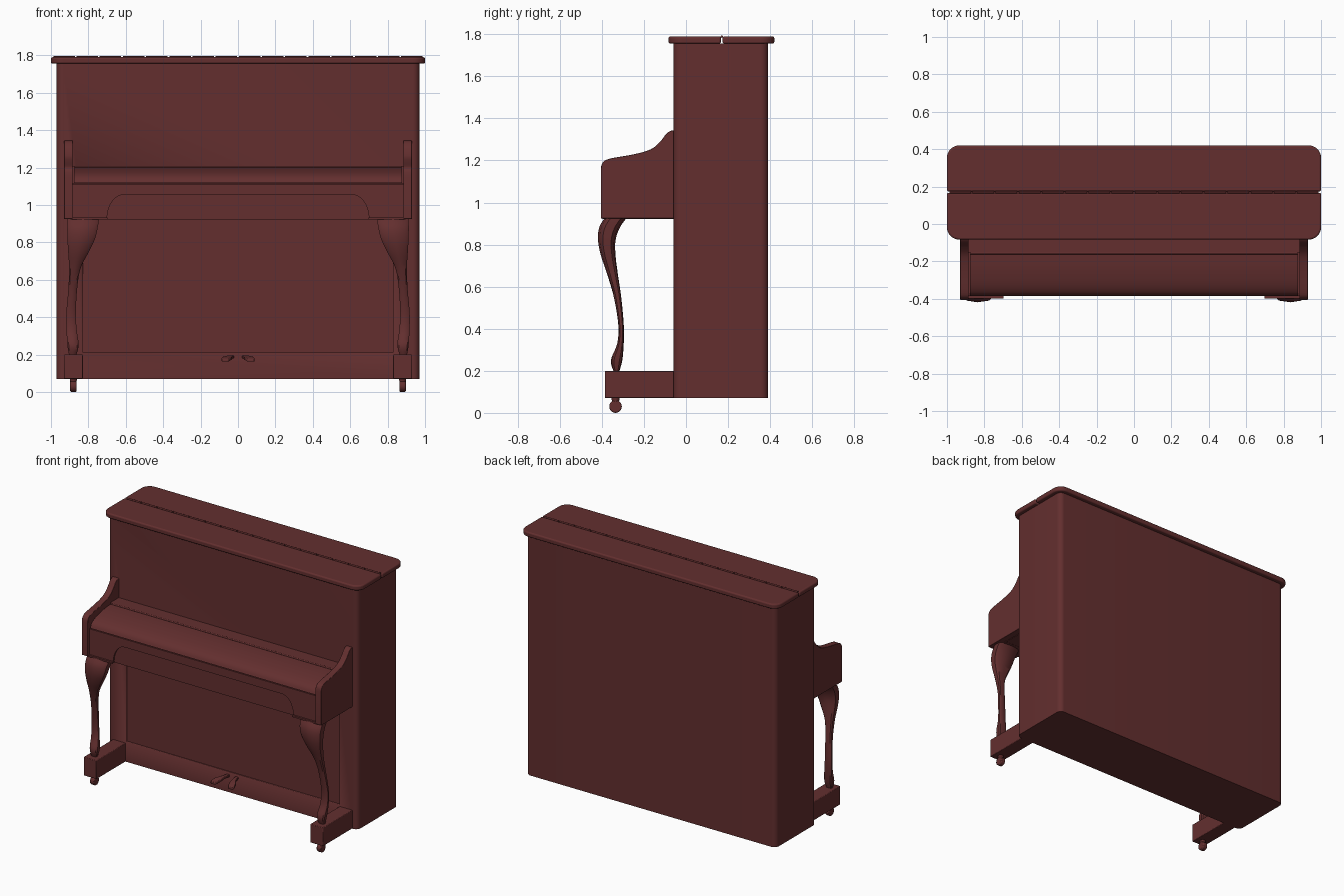
import bpy, bmesh
from math import sin, cos, pi, radians
from mathutils import Vector, Matrix

if "Cube" in bpy.data.objects:
    bpy.data.objects.remove(bpy.data.objects["Cube"])

wood = bpy.data.materials.new("dark red wood")
wood.use_nodes = True
wood.diffuse_color = (0.125, 0.028, 0.028, 1)
wood.node_tree.nodes["Principled BSDF"].inputs["Base Color"].default_value = wood.diffuse_color


def finish(name, bm, bevel=0, segments=2):
    bmesh.ops.recalc_face_normals(bm, faces=bm.faces)
    mesh = bpy.data.meshes.new(name)
    bm.to_mesh(mesh)
    bm.free()
    mesh.materials.append(wood)
    obj = bpy.data.objects.new(name, mesh)
    bpy.context.collection.objects.link(obj)
    if bevel:
        mod = obj.modifiers.new("bevel", 'BEVEL')
        mod.width, mod.segments, mod.limit_method = bevel, segments, 'ANGLE'
        mod.angle_limit = radians(35)
    bpy.ops.object.select_all(action='DESELECT')
    obj.select_set(True)
    bpy.context.view_layer.objects.active = obj
    bpy.ops.object.shade_smooth_by_angle(angle=radians(35))
    return obj


def prism(name, pts, axis, lo, hi, bevel=0, segments=2):
    """Extrude a 2D outline along an axis: x uses (y,z), y uses (x,z), z uses (x,y)."""
    i = "xyz".index(axis)
    bm = bmesh.new()
    verts = []
    for p in pts:
        co = list(p)
        co.insert(i, lo)
        verts.append(bm.verts.new(co))
    face = bm.faces.new(verts)
    out = bmesh.ops.extrude_face_region(bm, geom=[face])
    move = Vector((0, 0, 0))
    move[i] = hi - lo
    bmesh.ops.translate(bm, vec=move, verts=[v for v in out["geom"] if isinstance(v, bmesh.types.BMVert)])
    return finish(name, bm, bevel, segments)


def box(name, x, y, z, bevel=0):
    pts = [(x[0], y[0]), (x[1], y[0]), (x[1], y[1]), (x[0], y[1])]
    return prism(name, pts, 'z', z[0], z[1], bevel)


def round_rect(x0, x1, y0, y1, radii):
    """Rectangle outline with a radius per corner, from the front left, anticlockwise."""
    pts = []
    for k, (sx, sy) in enumerate([(-1, -1), (1, -1), (1, 1), (-1, 1)]):
        r = radii[k]
        c = ((x0 + r) if sx < 0 else (x1 - r), (y0 + r) if sy < 0 else (y1 - r))
        if r == 0:
            pts.append(c)
            continue
        for j in range(9):
            a = pi + (k + j / 8) * pi / 2
            pts.append((c[0] + r * cos(a), c[1] + r * sin(a)))
    return pts


def spline(points, steps=5):
    """Smooth curve through tuples of any length."""
    p = [points[0]] + list(points) + [points[-1]]
    out = []
    for i in range(1, len(p) - 2):
        for s in range(steps):
            t = s / steps
            out.append(tuple(0.5 * (2 * b + (c - a) * t + (2 * a - 5 * b + 4 * c - d) * t * t
                                    + (3 * b - a - 3 * c + d) * t ** 3)
                             for a, b, c, d in zip(p[i - 1], p[i], p[i + 1], p[i + 2])))
    return out + [tuple(points[-1])]


def cylinder(name, centre, radius, length, axis, bevel=0, radius2=None):
    bm = bmesh.new()
    turn = Matrix.Rotation(pi / 2, 4, 'Y') if axis == 'x' else Matrix.Identity(4)
    bmesh.ops.create_cone(bm, cap_ends=True, segments=20, radius1=radius, radius2=radius2 or radius,
                          depth=length, matrix=Matrix.Translation(centre) @ turn)
    return finish(name, bm, bevel)


# Cabinet with a recessed lower panel
cabinet = prism("cabinet", round_rect(-0.97, 0.97, -0.06, 0.39, [0.035] * 4), 'z', 0.07, 1.757)
cutter = box("panel_cutter", (-0.83, 0.83), (-0.2, -0.048), (0.21, 0.935))
cutter.hide_render = True
cut = cabinet.modifiers.new("panel", 'BOOLEAN')
cut.operation, cut.object, cut.solver = 'DIFFERENCE', cutter, 'EXACT'
bpy.context.view_layer.objects.active = cabinet
bpy.ops.object.modifier_apply(modifier="panel")
bpy.data.objects.remove(cutter)

# Two-part lid with a long hinge
prism("lid_front", round_rect(-1, 1, -0.083, 0.166, [0.065, 0.065, 0, 0]), 'z', 1.755, 1.79, 0.009, 3)
prism("lid_back", round_rect(-1, 1, 0.174, 0.42, [0, 0, 0.065, 0.065]), 'z', 1.755, 1.79, 0.009, 3)
for k in range(16):
    cylinder("lid_hinge_knuckle", (-0.93 + k * 0.124, 0.17, 1.789), 0.006, 0.115, 'x')

# Keyboard bed, arched apron and closed keyboard cover
box("key_bed", (-0.885, 0.885), (-0.374, -0.055), (0.922, 1.115))
arch = [(0.61 + 0.09 * cos(a), 0.925 + 0.13 * sin(a)) for a in [j * pi / 20 for j in range(11)]]
apron = [(0.885, 1.112), (0.885, 0.925)] + arch
apron += [(-x, z) for x, z in reversed(apron)]
prism("arched_apron", apron, 'y', -0.385, -0.373)
cover_curve = spline([(-0.16, 1.201), (-0.24, 1.193), (-0.32, 1.174), (-0.368, 1.148), (-0.386, 1.118)])
prism("keyboard_cover", [(-0.16, 1.118)] + cover_curve, 'x', -0.878, 0.878)
box("cover_back_strip", (-0.885, 0.885), (-0.152, -0.055), (1.1, 1.207))
cylinder("cover_hinge", (0, -0.156, 1.203), 0.006, 1.75, 'x')

# Profiles shared by both sides
cheek_top = spline([(-0.405, 1.16), (-0.397, 1.188), (-0.365, 1.208), (-0.25, 1.229), (-0.17, 1.252),
                    (-0.125, 1.287), (-0.095, 1.325), (-0.075, 1.34), (-0.055, 1.344)])
cheek = [(-0.055, 0.925), (-0.405, 0.925)] + cheek_top
# Leg stations: z, inner x, outer x, front y, back y
leg_stations = spline([
    (0.93, 0.742, 0.912, -0.385, -0.28), (0.88, 0.75, 0.913, -0.413, -0.315),
    (0.82, 0.764, 0.912, -0.418, -0.335), (0.75, 0.797, 0.908, -0.405, -0.335),
    (0.66, 0.842, 0.903, -0.375, -0.324), (0.55, 0.86, 0.907, -0.343, -0.308),
    (0.42, 0.867, 0.918, -0.322, -0.296), (0.33, 0.862, 0.917, -0.327, -0.296),
    (0.25, 0.852, 0.912, -0.357, -0.303), (0.195, 0.866, 0.903, -0.343, -0.318)])


def leg(name, side):
    bm = bmesh.new()
    rings = []
    for z, x0, x1, y0, y1 in leg_stations:
        cx, cy, w, d = (x0 + x1) / 2, (y0 + y1) / 2, (x1 - x0) / 2, (y1 - y0) / 2
        # Crowned front and back with chamfered corners
        outline = [(-1, -0.45), (-0.75, -0.8), (0, -1), (0.75, -0.8), (1, -0.45),
                   (1, 0.5), (0.75, 0.85), (0, 1), (-0.75, 0.85), (-1, 0.5)]
        rings.append([bm.verts.new((side * (cx + u * w), cy + v * d, z)) for u, v in outline])
    for a, b in zip(rings, rings[1:]):
        n = len(a)
        for i in range(n):
            bm.faces.new((a[i], a[(i + 1) % n], b[(i + 1) % n], b[i]))
    bm.faces.new(rings[0])
    bm.faces.new(rings[-1])
    return finish(name, bm)


def pedal(name, side):
    bm = bmesh.new()
    rings = []
    for y, x, w, z in [(-0.045, 0.03, 0.01, 0.19), (-0.1, 0.042, 0.013, 0.19),
                       (-0.14, 0.057, 0.024, 0.184), (-0.17, 0.066, 0.024, 0.176),
                       (-0.182, 0.069, 0.016, 0.172)]:
        rings.append([bm.verts.new((side * (x + u * w), y, z + h))
                      for u, h in [(-1, -0.011), (1, -0.011), (1, 0.005), (-1, 0.005)]])
    for a, b in zip(rings, rings[1:]):
        for i in range(4):
            bm.faces.new((a[i], a[(i + 1) % 4], b[(i + 1) % 4], b[i]))
    bm.faces.new(rings[0])
    bm.faces.new(rings[-1])
    return finish(name, bm, 0.003)


# Cheeks, legs, feet, casters and pedals on both sides
for side, label in ((1, "left_"), (-1, "right_")):
    def span(a, b):
        return tuple(sorted((side * a, side * b)))
    prism(label + "cheek", cheek, 'x', *span(0.884, 0.93), bevel=0.004)
    box(label + "leg_top_plate", span(0.698, 0.89), (-0.398, -0.27), (0.921, 0.932))
    leg(label + "leg", side)
    box(label + "toe_block", span(0.83, 0.93), (-0.385, -0.05), (0.07, 0.2), 0.004)
    cylinder(label + "caster_stem", (side * 0.88, -0.335, 0.055), 0.014, 0.04, 'z', radius2=0.02)
    cylinder(label + "caster_wheel", (side * 0.88, -0.335, 0.03), 0.03, 0.034, 'x', 0.006)
    pedal(label + "pedal", side)
